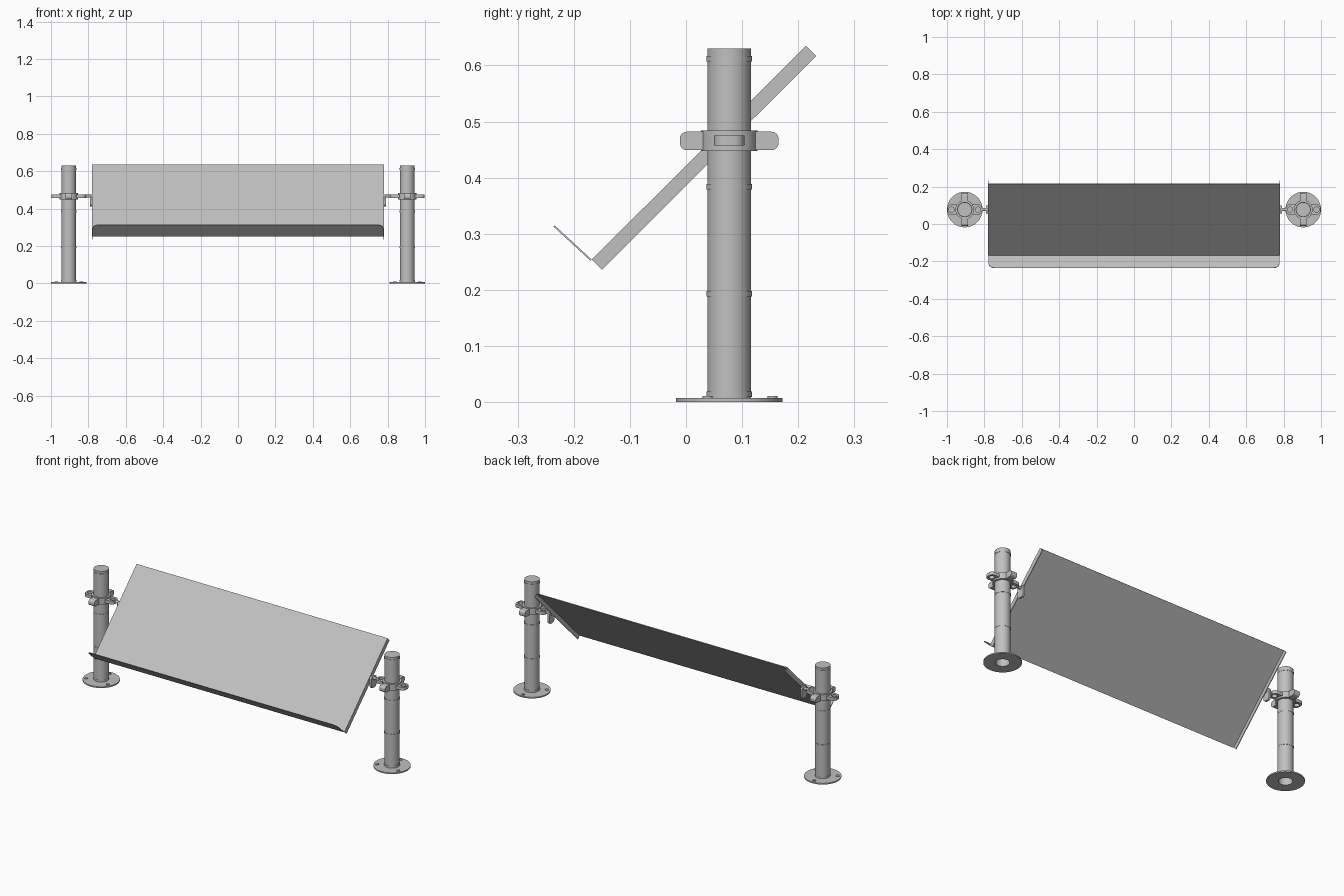
import bpy, bmesh
from math import sin, cos, pi
from mathutils import Vector, Matrix

if "Cube" in bpy.data.objects:
    bpy.data.objects.remove(bpy.data.objects["Cube"])

steel = bpy.data.materials.new("light_grey_steel")
steel.use_nodes = True
GREY = (0.53, 0.53, 0.53, 1)
steel.diffuse_color = GREY
steel.node_tree.nodes["Principled BSDF"].inputs["Base Color"].default_value = GREY

X, Y, Z = Vector((1, 0, 0)), Vector((0, 1, 0)), Vector((0, 0, 1))


def circle(r, cx=0, cy=0, n=48):
    return [(cx + r * cos(2 * pi * i / n), cy + r * sin(2 * pi * i / n)) for i in range(n)]


def rounded(x0, y0, x1, y1, radii, n=6):
    """Rectangle outline; radii run from the lower left corner anticlockwise."""
    pts = []
    corners = [(x0, y0, 1, 1), (x1, y0, -1, 1), (x1, y1, -1, -1), (x0, y1, 1, -1)]
    for k, ((x, y, sx, sy), r) in enumerate(zip(corners, radii)):
        if r == 0:
            pts.append((x, y))
            continue
        for i in range(n + 1):
            a = pi + k * pi / 2 + i * pi / 2 / n
            pts.append((x + sx * r + r * cos(a), y + sy * r + r * sin(a)))
    return pts


def plate(name, outlines, depth, origin, u=X, v=Y):
    """Extrude outlines (first outer, then holes) from the u-v plane along u x v."""
    cu = bpy.data.curves.new(name, 'CURVE')
    cu.dimensions, cu.fill_mode, cu.extrude = '2D', 'BOTH', depth / 2
    for pts in outlines:
        s = cu.splines.new('POLY')
        s.points.add(len(pts) - 1)
        for p, (a, b) in zip(s.points, pts):
            p.co = (a, b, 0, 1)
        s.use_cyclic_u = True
    temp = bpy.data.objects.new(name + "_outline", cu)
    bpy.context.collection.objects.link(temp)
    bpy.context.view_layer.update()
    me = bpy.data.meshes.new_from_object(
        temp.evaluated_get(bpy.context.evaluated_depsgraph_get()))
    bpy.data.objects.remove(temp)
    w = u.cross(v)
    frame = Matrix((u, v, w)).transposed().to_4x4()
    frame.translation = Vector(origin) + w * depth / 2
    me.transform(frame)
    bm = bmesh.new()
    bm.from_mesh(me)
    bmesh.ops.remove_doubles(bm, verts=bm.verts, dist=1e-5)
    bmesh.ops.recalc_face_normals(bm, faces=bm.faces)
    bm.to_mesh(me)
    bm.free()
    me.materials.clear()
    me.materials.append(steel)
    ob = bpy.data.objects.new(name, me)
    bpy.context.collection.objects.link(ob)
    bpy.ops.object.select_all(action='DESELECT')
    ob.select_set(True)
    bpy.context.view_layer.objects.active = ob
    bpy.ops.object.shade_smooth_by_angle()
    return ob


# Tilted sheet with a raised front lip and folded end flanges
HALF = 0.777
low, high, tip = Vector((0, -0.168, 0.254)), Vector((0, 0.214, 0.635)), Vector((0, -0.234, 0.315))
slope = (high - low).normalized()
length = (high - low).length
normal = X.cross(slope)
rise = (tip - low).normalized()
lip = (tip - low).length
plate("sheet", [rounded(-HALF, 0, HALF, length, (0, 0, 0, 0))], 0.004, low - normal * 0.004, X, slope)
plate("front_lip", [rounded(-HALF, 0, HALF, lip, (0, 0, 0.03, 0.03))], 0.003, low, X, rise)
for side, label in ((1, "left"), (-1, "right")):
    x = HALF if side > 0 else -HALF - 0.004
    plate(label + "_end_flange", [rounded(0, -0.0255, length, 0, (0, 0, 0, 0))],
          0.004, low + X * x, slope, normal)

# Posts with base, bands, clamp and bracket
PY, R = 0.077, 0.039
for side, label in ((1, "left"), (-1, "right")):
    px = side * 0.905

    def at(z, dx=0, dy=0):
        return (px + dx, PY + dy, z)

    plate(label + "_post", [circle(R), circle(R - 0.004)], 0.626, at(0))
    plate(label + "_post_cap", [circle(R)], 0.004, at(0.626))
    plate(label + "_base_plate", [circle(0.095, n=64), circle(R - 0.004)], 0.007, at(0))
    for i in range(3):
        a = pi / 2 + i * 2 * pi / 3
        plate(f"{label}_base_bolt_{i}", [circle(0.009, n=16)], 0.004,
              at(0.007, 0.077 * cos(a), 0.077 * sin(a)))
    for i, z in enumerate((0.009, 0.188, 0.379, 0.607)):
        plate(f"{label}_band_{i}", [circle(R + 0.0015), circle(R - 0.002)], 0.01, at(z))

    # Clamp collar with two flat and two upright lugs
    plate(label + "_clamp_collar", [circle(0.05), circle(R - 0.002)], 0.036, at(0.448))
    for d, end in ((1, "outer"), (-1, "inner")):
        plate(f"{label}_{end}_flat_lug",
              [rounded(0.036, -0.027, 0.092, 0.027, (0, 0.02, 0.02, 0)),
               circle(0.014, 0.071, 0, 20)],
              0.018, at(0.457), X * d * side, Y * d * side)
    for d, end in ((1, "back"), (-1, "front")):
        plate(f"{label}_{end}_upright_lug",
              [rounded(0.036, 0, 0.088, 0.033, (0, 0.013, 0.013, 0))],
              0.036, at(0.449, -d * 0.018), Y * d, Z)

    # Hanging bracket between the clamp and the end flange
    x0 = 0.781 if side > 0 else -0.792
    plate(label + "_bracket", [rounded(-0.022, 0.412, 0.022, 0.475, (0.016, 0.016, 0.008, 0.008))],
          0.011, (x0, PY, 0), Y, Z)
    x0 = 0.778 if side > 0 else -0.822
    plate(label + "_bracket_pin", [circle(0.008, n=20)], 0.044, (x0, PY, 0.466), Y, Z)
